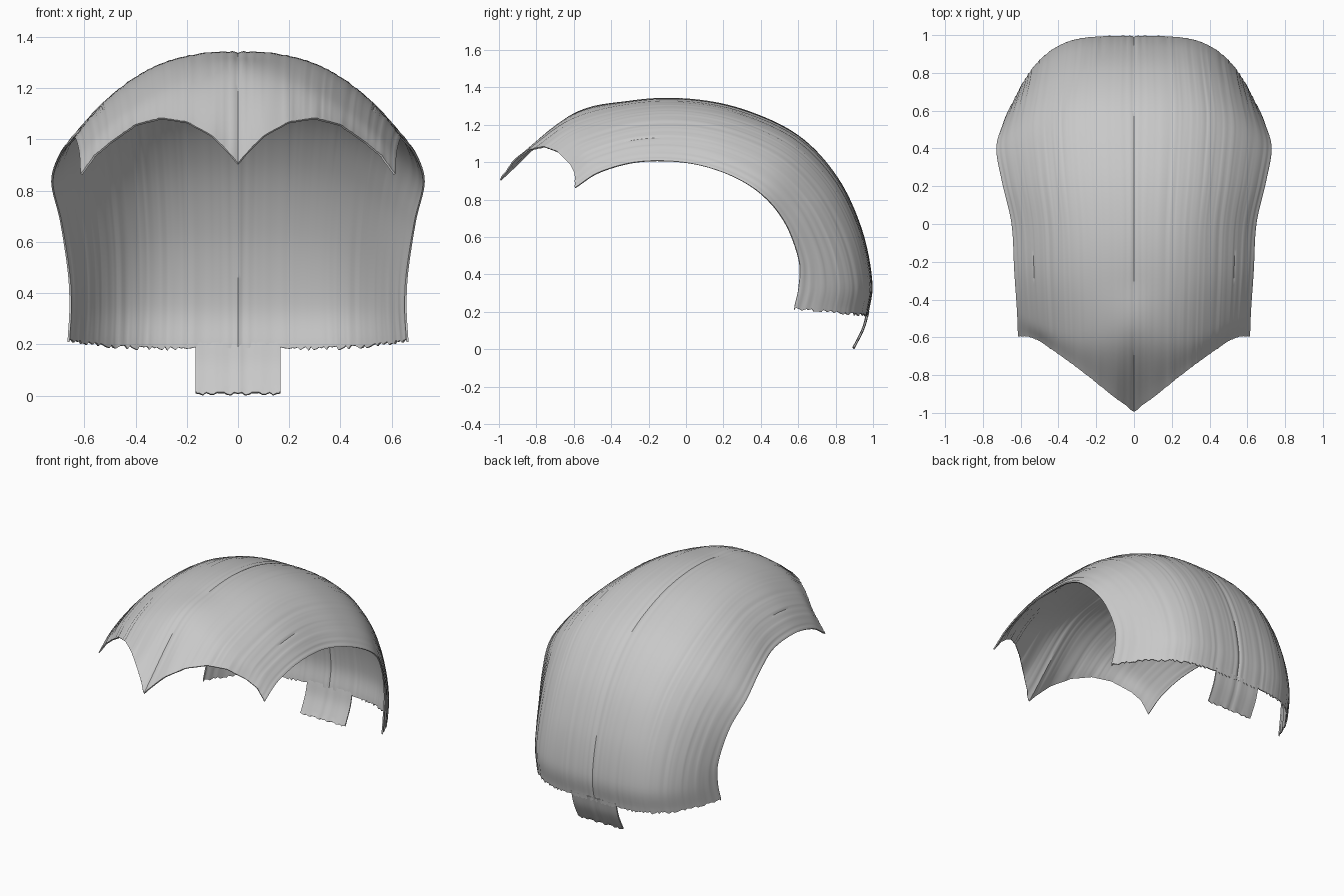
import bpy, math, random
from mathutils import Vector

if "Cube" in bpy.data.objects:
    bpy.data.objects.remove(bpy.data.objects["Cube"])

random.seed(4)
COLS, STEPS = 72, 8

grey = bpy.data.materials.new("hair grey")
grey.diffuse_color = (0.58, 0.58, 0.58, 1)
grey.use_nodes = True
grey.node_tree.nodes["Principled BSDF"].inputs["Base Color"].default_value = grey.diffuse_color

# scalloped fringe edge from centre point to temple tip: width fraction, y, z
FRINGE = [(0, -1, .91), (.08, -.955, .965), (.163, -.92, 1.015), (.325, -.84, 1.07),
          (.49, -.76, 1.085), (.65, -.69, 1.06), (.81, -.62, .99), (.91, -.595, .94),
          (1, -.595, .865)]
# sections over the head: centre y, z, side edge x, y, z, squareness
SECTIONS = [(-.62, 1.25, .62, -.46, .95, 2.3), (-.3, 1.328, .635, -.25, 1.005, 2.5),
            (0, 1.34, .65, 0, 1.0, 2.6), (.3, 1.285, .70, .22, .94, 2.6),
            (.6, 1.145, .73, .4, .835, 2.7), (.81, .92, .695, .53, .68, 3.0),
            (.94, .64, .665, .605, .48, 3.5), (.995, .36, .66, .605, .34, 4.0),
            (.975, .185, .667, .58, .22, 4.0)]


def fringe(u):
    for (a, ya, za), (b, yb, zb) in zip(FRINGE, FRINGE[1:]):
        if u <= b:
            k = (u - a) / (b - a)
            return Vector((.615 * u, ya + (yb - ya) * k, za + (zb - za) * k))
    return Vector((.615, *FRINGE[-1][1:]))


def section(s, u):
    cy, cz, ex, ey, ez, p = s
    f = u ** p
    return Vector((ex * u, cy + (ey - cy) * f, cz + (ez - cz) * f))


def smooth_path(pts, steps):
    """Catmull-Rom curve through the points."""
    p = [2 * pts[0] - pts[1]] + pts + [2 * pts[-1] - pts[-2]]
    out = []
    for i in range(1, len(p) - 2):
        a, b, c, d = p[i - 1:i + 3]
        for k in range(steps):
            t = k / steps
            out.append(.5 * (2 * b + (c - a) * t + (2 * a - 5 * b + 4 * c - d) * t * t
                             + (3 * b - a - 3 * c + d) * t ** 3))
    return out + [pts[-1].copy()]


def sheet(name, columns):
    """Mirrored thin shell from columns running front to back."""
    n = len(columns[0])
    verts = [v for col in columns for v in col]
    faces = [(j * n + i, (j + 1) * n + i, (j + 1) * n + i + 1, j * n + i + 1)
             for j in range(len(columns) - 1) for i in range(n - 1)]
    me = bpy.data.meshes.new(name)
    me.from_pydata(verts, [], faces)
    me.materials.append(grey)
    ob = bpy.data.objects.new(name, me)
    bpy.context.collection.objects.link(ob)
    mirror = ob.modifiers.new("mirror", 'MIRROR')
    mirror.merge_threshold = .0005
    shell = ob.modifiers.new("shell", 'SOLIDIFY')
    shell.thickness, shell.offset = .008, -1
    bpy.ops.object.select_all(action='DESELECT')
    ob.select_set(True)
    bpy.context.view_layer.objects.active = ob
    for m in ("mirror", "shell"):
        bpy.ops.object.modifier_apply(modifier=m)
    bpy.ops.object.shade_smooth_by_angle(angle=math.radians(40))


# main hair cap with strand ripples, centre parting and frayed lower hem
columns = []
for j in range(COLS + 1):
    u = 1 - (1 - j / COLS) ** 1.25
    col = smooth_path([fringe(u)] + [section(s, u) for s in SECTIONS], STEPS)
    groove, phase = random.uniform(-.003, .002), random.uniform(0, 6)
    for i, v in enumerate(col):
        out = (v - Vector((0, .1, .4))).normalized()
        amount = -.006 if j == 0 else groove * (.6 + .4 * math.sin(i * .15 + phase))
        v += out * amount
        if j == 0:
            v.x = 0
    col[-1].z -= random.uniform(-.004, .012)
    columns.append(col)
sheet("hair_cap", columns)

# narrow tab at the nape
tab = []
for j in range(13):
    x = .165 * j / 12
    bend = .4 * (x / .667) ** 4
    groove = -.005 if j == 0 else random.uniform(-.002, .002)
    path = smooth_path([Vector((x, y - bend + groove, z)) for y, z in
                        ((.979, .205), (.953, .11), (.9, .003))], 6)
    path[-1].z += random.uniform(-.003, .008)
    tab.append(path)
sheet("nape_tab", tab)
